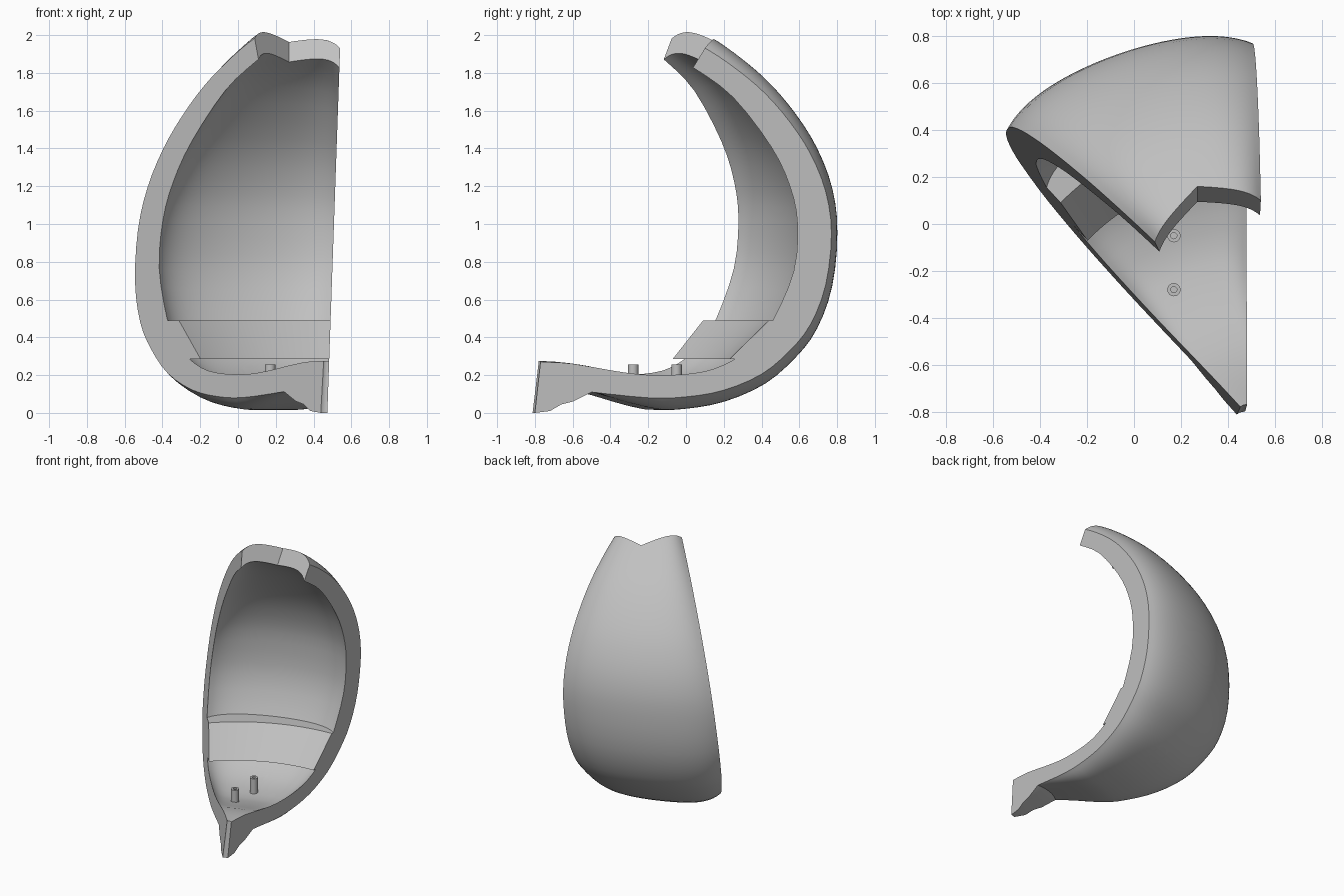
import bpy, bmesh, math
from mathutils import Vector, Matrix

cube = bpy.data.objects.get("Cube")
if cube:
    bpy.data.objects.remove(cube, do_unlink=True)

grey = bpy.data.materials.new("light_grey")
grey.use_nodes = True
grey.diffuse_color = (0.53, 0.53, 0.53, 1)
grey.node_tree.nodes["Principled BSDF"].inputs["Base Color"].default_value = grey.diffuse_color

# The wedge is swept about a leaning axis, starting on its right cut plane
LEAN = Vector((0.035, 0.142, 1))
FOOT = Vector((0.473, -0.85, 0))
WEDGE = math.atan2(1, 1.085)
STEPS = 32


def make_object(name, bm):
    bmesh.ops.recalc_face_normals(bm, faces=bm.faces[:])
    mesh = bpy.data.meshes.new(name)
    bm.to_mesh(mesh)
    bm.free()
    mesh.materials.append(grey)
    obj = bpy.data.objects.new(name, mesh)
    bpy.context.collection.objects.link(obj)
    return obj


def activate(obj):
    bpy.ops.object.select_all(action='DESELECT')
    obj.select_set(True)
    bpy.context.view_layer.objects.active = obj


def cut(obj, cutter):
    activate(obj)
    mod = obj.modifiers.new("cut", 'BOOLEAN')
    mod.operation = 'DIFFERENCE'
    mod.solver = 'EXACT'
    mod.object = cutter
    bpy.ops.object.modifier_apply(modifier=mod.name)


def smooth(obj):
    activate(obj)
    bpy.ops.object.shade_smooth_by_angle(angle=math.radians(32))


def curve_through(points, n=3):
    """Smooth curve through 2D points."""
    pts = [Vector(p) for p in points]
    ext = [2 * pts[0] - pts[1]] + pts + [2 * pts[-1] - pts[-2]]
    out = []
    for a, b, c, d in zip(ext, ext[1:], ext[2:], ext[3:]):
        for i in range(n):
            t = i / n
            out.append(0.5 * (2 * b + (c - a) * t + (2 * a - 5 * b + 4 * c - d) * t * t
                              + (3 * b - a - 3 * c + d) * t ** 3))
    return out + [pts[-1]]


def skin(rings):
    """Closed solid from a row of equal closed rings."""
    bm = bmesh.new()
    vs = [[bm.verts.new(p) for p in ring] for ring in rings]
    m = len(vs[0])
    for a, b in zip(vs, vs[1:]):
        for j in range(m):
            k = (j + 1) % m
            bm.faces.new((a[j], a[k], b[k], b[j]))
    bm.faces.new(vs[0])
    bm.faces.new(vs[-1][::-1])
    return bm


def on_wedge(f, r, z):
    """Point at distance r from the axis, f of the way from right plane to left plane."""
    a = WEDGE * f
    return FOOT + LEAN * z + Vector((-math.sin(a), math.cos(a), 0)) * r


# Shell wall: profiles on the right cut plane, as (y, z)
tip = [Vector(p) for p in ((-0.8, 0), (-0.72, 0.01), (-0.66, 0.045), (-0.6, 0.06))]
outer = tip + curve_through([
    (-0.5, 0.11), (-0.2, 0.08), (0, 0.085), (0.2, 0.12), (0.4, 0.205), (0.55, 0.33),
    (0.66, 0.47), (0.74, 0.68), (0.77, 0.95), (0.74, 1.17), (0.66, 1.37), (0.55, 1.54),
    (0.42, 1.69), (0.28, 1.81), (0.12, 1.92), (-0.03, 1.99), (-0.2, 2.04)])
inner = curve_through([
    (-0.77, 0.27), (-0.6, 0.26), (-0.3, 0.21), (-0.1, 0.2), (0.1, 0.22), (0.25, 0.28),
    (0.37, 0.37), (0.46, 0.49), (0.57, 0.75), (0.59, 1.0), (0.55, 1.2), (0.45, 1.41),
    (0.25, 1.67), (0.05, 1.82), (-0.08, 1.89), (-0.24, 1.95)])


def swell(line, i):
    """Bulge of a profile point at mid wedge, fading towards the tip."""
    p = line[i]
    t = (line[min(i + 1, len(line) - 1)] - line[max(i - 1, 0)]).normalized()
    fade = 1 if p.y > 1 else min(1, max(0, (p.x + 0.5) / 0.4))
    return Vector((t.y, -t.x)) * fade * (0.04 + 0.025 * abs(t.x))


rings = []
for s in range(STEPS + 1):
    f = s / STEPS
    bulge = 1 - abs(2 * f - 1) ** 5
    lines = [[p + swell(line, i) * bulge for i, p in enumerate(line)] for line in (outer, inner)]
    rings.append([on_wedge(f, (p.x - FOOT.y - LEAN.y * p.y) * (1 + 0.03 * f), p.y * (1 + 0.02 * f))
                  for p in lines[0] + lines[1][::-1]])
shell = make_object("shell_segment", skin(rings))

# Notched top rim, cut by a slanted prism
rim = [(-0.25, -0.62), (0.27, 0.09), (0.95, -0.01), (0.95, -1), (-0.25, -1)]
rim_cutter = make_object("rim_cutter", skin(
    [[Vector((x, y + 0.62 * h, 1.85 + h)) for x, y in rim] for h in (-0.3, 0.5)]))
cut(shell, rim_cutter)

# Sloping ledge band across the lower inside
band_section = [(1.22, 0.49), (1.36, 0.49), (1.22, 0.285), (1.04, 0.285)]
band = make_object("inner_ledge", skin(
    [[on_wedge(s / STEPS, r - 0.035 * s / STEPS, z) for r, z in band_section]
     for s in range(STEPS + 1)]))

# Round hole through the lower wall
bm = bmesh.new()
bmesh.ops.create_cone(bm, cap_ends=True, segments=32, radius1=0.065, radius2=0.065, depth=0.6)
direction = Vector((-0.1, 0.85, -0.4)).normalized()
place = Matrix.Translation((0.08, 0.24, 0.18))
bm.transform(place @ direction.to_track_quat('Z', 'Y').to_matrix().to_4x4())
hole_cutter = make_object("hole_cutter", bm)
for part in (shell, band):
    cut(part, hole_cutter)
    smooth(part)
for cutter in (rim_cutter, hole_cutter):
    bpy.data.objects.remove(cutter, do_unlink=True)

# Two hollow pegs on the floor
for name, y in (("front_peg", -0.28), ("rear_peg", -0.05)):
    bm = bmesh.new()
    bmesh.ops.create_cone(bm, cap_ends=True, segments=24, radius1=0.028, radius2=0.028, depth=0.14)
    top = max(bm.faces, key=lambda f: f.calc_center_median().z)
    bmesh.ops.inset_region(bm, faces=[top], thickness=0.015)
    bore = bmesh.ops.extrude_discrete_faces(bm, faces=[top])["faces"][0]
    bmesh.ops.translate(bm, verts=bore.verts[:], vec=(0, 0, -0.07))
    bm.transform(Matrix.Translation((0.17, y, 0.185)))
    smooth(make_object(name, bm))
